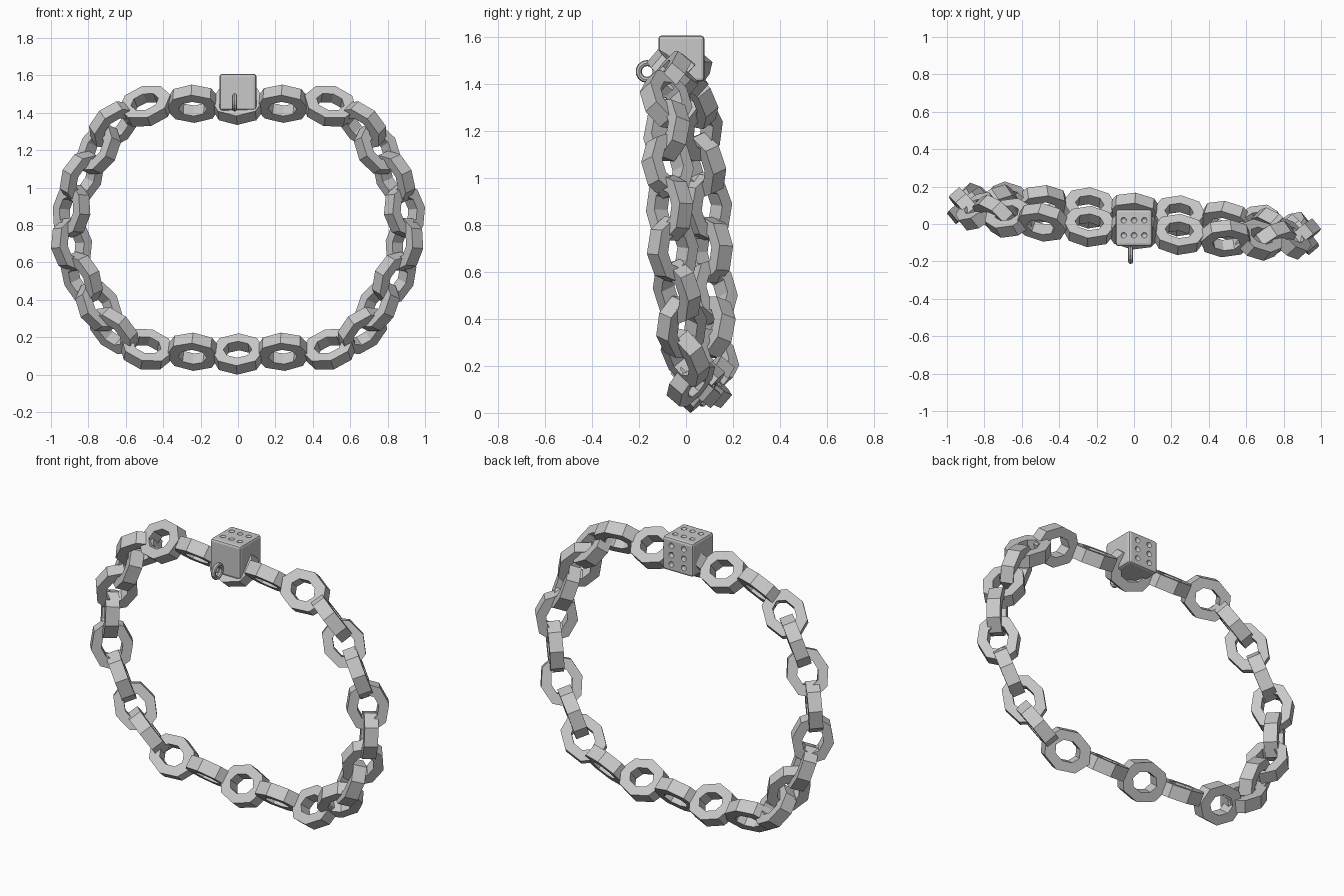
import bpy, bmesh, math
from mathutils import Vector, Matrix

if "Cube" in bpy.data.objects:
    bpy.data.objects.remove(bpy.data.objects["Cube"])

grey = bpy.data.materials.new("steel grey")
grey.diffuse_color = (0.58, 0.58, 0.58, 1)
grey.use_nodes = True
grey.node_tree.nodes["Principled BSDF"].inputs["Base Color"].default_value = grey.diffuse_color


def finish(name, bm):
    bmesh.ops.recalc_face_normals(bm, faces=bm.faces)
    me = bpy.data.meshes.new(name)
    bm.to_mesh(me)
    bm.free()
    me.materials.append(grey)
    ob = bpy.data.objects.new(name, me)
    bpy.context.collection.objects.link(ob)
    return ob


def ring(name, matrix, segs, profile):
    """Closed ring swept from (x radius, y radius, height) section points."""
    bm = bmesh.new()
    rows = []
    for i in range(segs):
        a = math.tau * i / segs
        rows.append([bm.verts.new(matrix @ Vector((rx * math.cos(a), ry * math.sin(a), h)))
                     for rx, ry, h in profile])
    n = len(profile)
    for i in range(segs):
        p, q = rows[i], rows[(i + 1) % segs]
        for j in range(n):
            k = (j + 1) % n
            bm.faces.new((p[j], q[j], q[k], p[k]))
    return finish(name, bm)


# Chain path: right half from top to bottom, mirrored for the left half
side = [(0.665, 0.55), (0.745, 0.42), (0.835, 0.27), (0.89, 0.09)]
top = [(0.24, 0.663), (0.49, 0.65)]
half = top + side
right = half + [(x, -z) for x, z in reversed(half)]
path = [(0, 0.66)] + right + [(0, -0.675)] + [(-x, z) for x, z in reversed(right)]


def place(p):
    # the loop lies in a slightly tilted plane
    x, z = p
    return Vector((x, 0.015 - 0.088 * x - 0.075 * z, 0.785 + z))


pts = [place(p) for p in path]
plane_n = Vector((0.088, 1, 0.075)).normalized()

# Eight-sided square-section links, rolled 45 degrees in alternate directions
L, W, l, w, T = 0.142, 0.114, 0.077, 0.058, 0.037
section = [(L, W, -T), (L, W, T), (l, w, T), (l, w, -T)]
count = len(pts)
for i, c in enumerate(pts):
    t = (pts[(i + 1) % count] - pts[i - 1]).normalized()
    out = plane_n.cross(t).normalized()
    n = (out + plane_n * (-1 if i % 2 else 1)).normalized()
    rot = Matrix((t, n.cross(t), n)).transposed().to_4x4()
    ring("chain_link_%02d" % i, Matrix.Translation(c) @ rot, 8, section)

# Die with bevelled edges
C = Vector((0, -0.02, 1.51))
bm = bmesh.new()
bmesh.ops.create_cube(bm, size=0.196)
bmesh.ops.bevel(bm, geom=bm.edges[:], offset=0.014, segments=2, profile=0.5, affect='EDGES')
bmesh.ops.translate(bm, verts=bm.verts, vec=C)
die = finish("die", bm)

# Hollow pips: six on the top and back
spots = []
for u in (-0.04, 0.04):
    for v in (-0.055, 0, 0.055):
        spots += [(v, u, 0.103), (u, 0.103, v)]
bm = bmesh.new()
for s in spots:
    bmesh.ops.create_uvsphere(bm, u_segments=10, v_segments=6, radius=0.017,
                              matrix=Matrix.Translation(C + Vector(s)))
cutter = finish("pip_cutter", bm)
cutter.hide_render = True
cutter.hide_viewport = True
mod = die.modifiers.new("pips", 'BOOLEAN')
mod.operation = 'DIFFERENCE'
mod.solver = 'EXACT'
mod.object = cutter

# Small hanging ring on the front of the die
tube = [(0.036 + 0.013 * math.cos(a), 0.036 + 0.013 * math.cos(a), 0.013 * math.sin(a))
        for a in [math.tau * k / 8 for k in range(8)]]
ring("die_ring", Matrix.Translation((-0.018, -0.166, 1.455)) @ Matrix.Rotation(math.pi / 2, 4, 'Y'),
     14, tube)
